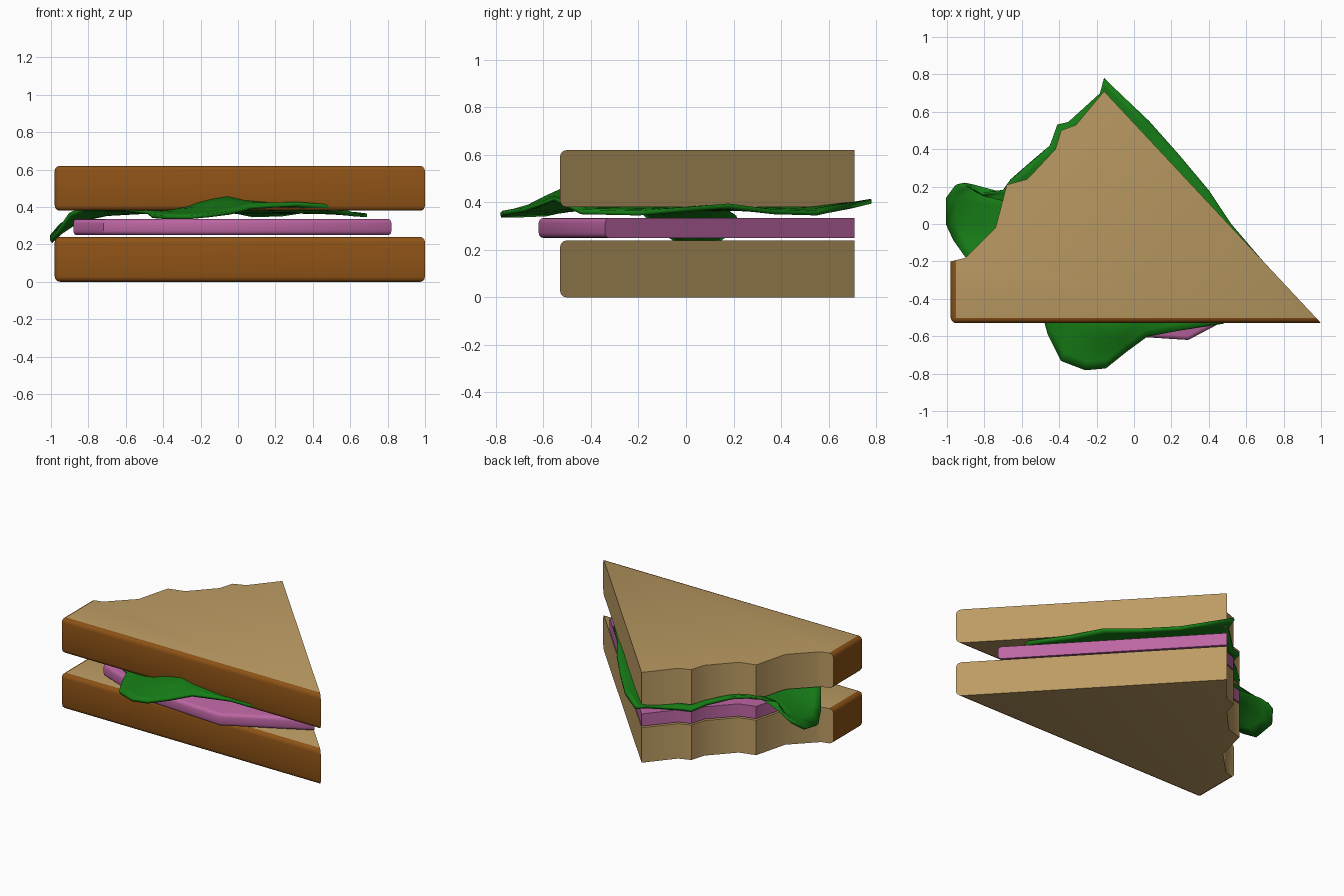
import bpy, bmesh, math

if "Cube" in bpy.data.objects:
    bpy.data.objects.remove(bpy.data.objects["Cube"])


def material(name, rgb):
    m = bpy.data.materials.new(name)
    m.diffuse_color = (*rgb, 1)
    m.use_nodes = True
    m.node_tree.nodes["Principled BSDF"].inputs["Base Color"].default_value = m.diffuse_color
    return m


CRUMB = material("crumb", (0.50, 0.33, 0.125))
CRUST = material("crust", (0.27, 0.085, 0.008))
HAM = material("ham", (0.50, 0.13, 0.36))
LEAF = material("leaf", (0.008, 0.20, 0.008))

# Bitten edge, from the far tip round to the left side
BITE = [(-0.16, 0.71), (-0.31, 0.53), (-0.39, 0.50), (-0.42, 0.40), (-0.57, 0.24),
        (-0.68, 0.21), (-0.74, -0.02), (-0.88, -0.16)]


def finish(bm, name, mats):
    bmesh.ops.recalc_face_normals(bm, faces=bm.faces)
    me = bpy.data.meshes.new(name)
    bm.to_mesh(me)
    bm.free()
    ob = bpy.data.objects.new(name, me)
    bpy.context.collection.objects.link(ob)
    for m in mats:
        me.materials.append(m)
    bpy.ops.object.select_all(action='DESELECT')
    bpy.context.view_layer.objects.active = ob
    ob.select_set(True)
    return ob


def slab(name, outline, z0, z1, outer, radius, mats, round_corners):
    """Extruded outline; the sides listed in `outer` get rounded rims and the last material."""
    bm = bmesh.new()
    n = len(outline)
    lo = [bm.verts.new((x, y, z0)) for x, y in outline]
    hi = [bm.verts.new((x, y, z1)) for x, y in outline]
    bm.faces.new(lo[::-1])
    bm.faces.new(hi)
    sides = [bm.faces.new((lo[i], lo[(i + 1) % n], hi[(i + 1) % n], hi[i])) for i in range(n)]
    rims = set()
    for i in outer:
        sides[i].material_index = len(mats) - 1
        for e in sides[i].edges:
            vertical = abs(e.verts[0].co.z - e.verts[1].co.z) > 0.01
            inner = all(f in [sides[k] for k in outer] for f in e.link_faces)
            if not vertical or (inner and round_corners):
                rims.add(e)
    bmesh.ops.bevel(bm, geom=list(rims), offset=radius, segments=3, profile=0.5,
                    affect='EDGES', material=len(mats) - 1)
    finish(bm, name, mats)
    bpy.ops.object.shade_smooth_by_angle(angle=math.radians(32))


# Two bread slices with crust on the front and left sides
bread = [(-0.98, -0.53), (1.0, -0.53)] + BITE + [(-0.90, -0.18), (-0.98, -0.20)]
for name, z in (("bottom_bread", 0.0), ("top_bread", 0.38)):
    slab(name, bread, z, z + 0.24, [0, len(bread) - 1], 0.028, [CRUMB, CRUST], True)

# Ham slice, cut flush with the bread
ham = [(-0.72, -0.43), (-0.34, -0.58), (0.29, -0.62), (0.82, -0.34)] + BITE
slab("ham", ham, 0.25, 0.335, [0, 1, 2, len(ham) - 1], 0.022, [HAM], False)

# Lettuce rim (x, y, z) starting at the far tip and going clockwise
rim = [(-0.16, 0.78, .405), (0.08, 0.55, .355), (0.24, 0.37, .36), (0.40, 0.18, .385),
       (0.52, 0.0, .37), (0.69, -0.20, .355), (0.62, -0.44, .36), (0.48, -0.53, .405),
       (0.33, -0.555, .415), (0.07, -0.60, .37), (-0.04, -0.68, .36), (-0.15, -0.77, .355),
       (-0.26, -0.78, .345), (-0.39, -0.73, .345), (-0.46, -0.59, .35), (-0.48, -0.52, .37),
       (-0.66, -0.42, .395), (-0.82, -0.28, .395), (-0.90, -0.18, .36), (-0.96, -0.09, .27),
       (-1.0, 0.0, .215), (-1.0, 0.14, .24), (-0.95, 0.21, .30), (-0.91, 0.215, .33),
       (-0.81, 0.16, .375), (-0.70, 0.18, .385), (-0.66, 0.235, .405), (-0.57, 0.315, .405),
       (-0.45, 0.42, .37), (-0.41, 0.53, .355), (-0.35, 0.545, .355), (-0.18, 0.70, .385)]
cx, cy, mid = -0.12, 0.0, 0.375
bm = bmesh.new()
rings = []
for s in (1, 0.94, 0.87, 0.78, 0.66, 0.4):
    ring = []
    for x, y, z in rim:
        px, py = cx + (x - cx) * s, cy + (y - cy) * s
        h = mid + (z - mid) * s ** 6
        h += 0.075 * math.exp(-((px + 0.07) / 0.2) ** 2 - ((py + 0.52) / 0.11) ** 2)
        ring.append(bm.verts.new((px, py, h)))
    rings.append(ring)
n = len(rim)
for a, b in zip(rings, rings[1:]):
    for i in range(n):
        j = (i + 1) % n
        bm.faces.new((a[i], b[i], b[j], a[j]))
centre = bm.verts.new((cx, cy, mid))
for i in range(n):
    bm.faces.new((rings[-1][i], centre, rings[-1][(i + 1) % n]))
leaf = finish(bm, "lettuce", [LEAF])
bpy.ops.object.shade_smooth_by_angle(angle=math.radians(45))
thick = leaf.modifiers.new("thickness", 'SOLIDIFY')
thick.thickness = 0.02
thick.offset = 0
